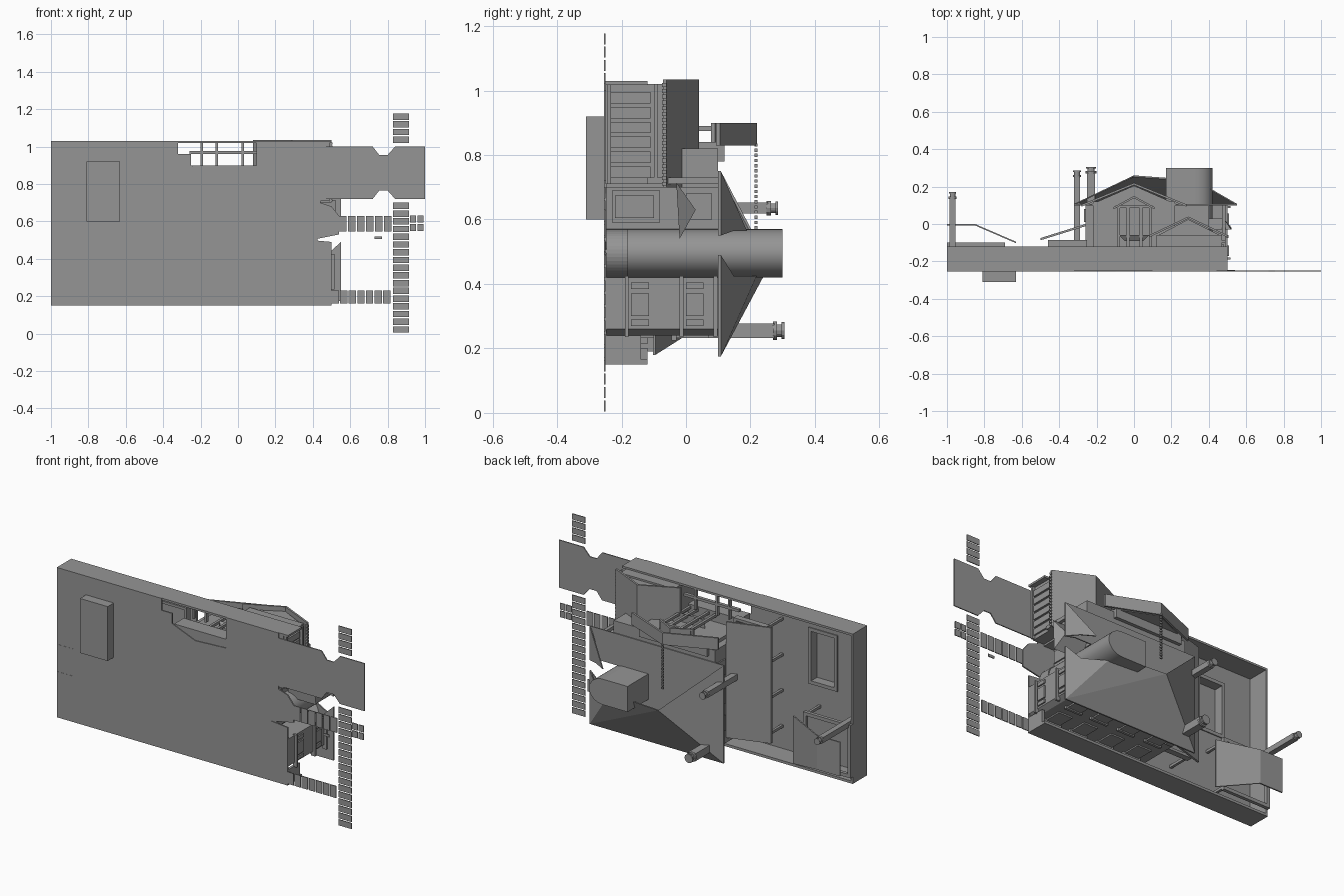
import bpy, bmesh, math

cube = bpy.data.objects.get("Cube")
if cube:
    bpy.data.objects.remove(cube, do_unlink=True)

grey = bpy.data.materials.new("plain grey")
grey.use_nodes = True
grey.diffuse_color = (0.3, 0.3, 0.3, 1)
grey.node_tree.nodes["Principled BSDF"].inputs["Base Color"].default_value = (0.3, 0.3, 0.3, 1)


def finish(name, bm):
    bmesh.ops.recalc_face_normals(bm, faces=bm.faces)
    me = bpy.data.meshes.new(name)
    bm.to_mesh(me)
    bm.free()
    me.materials.append(grey)
    ob = bpy.data.objects.new(name, me)
    bpy.context.collection.objects.link(ob)
    return ob


def prism(name, pts, y0, y1):
    """Plan outline in x and z, raised from y0 to y1."""
    bm = bmesh.new()
    f = bm.faces.new([bm.verts.new((x, y0, z)) for x, z in pts])
    new = bmesh.ops.extrude_face_region(bm, geom=[f])["geom"]
    bmesh.ops.translate(bm, vec=(0, y1 - y0, 0), verts=[v for v in new if isinstance(v, bmesh.types.BMVert)])
    return finish(name, bm)


def box(name, x0, x1, y0, y1, z0, z1):
    return prism(name, [(x0, z0), (x1, z0), (x1, z1), (x0, z1)], y0, y1)


def hull(name, pts):
    bm = bmesh.new()
    for p in pts:
        bm.verts.new(p)
    bmesh.ops.convex_hull(bm, input=bm.verts[:])
    bmesh.ops.dissolve_limit(bm, angle_limit=0.01, verts=bm.verts[:], edges=bm.edges[:])
    return finish(name, bm)


def rect(x0, x1, y, z0, z1):
    return [(x, y, z) for x in (x0, x1) for z in (z0, z1)]


def sheet(name, pts, t=0.008):
    """Thin sloping panel through the given corners."""
    return hull(name, [(x, y - d, z) for x, y, z in pts for d in (0, t)])


def plate(name, xa, ya, xb, yb, z0, z1):
    """Sloping panel between two edges that run along z."""
    sheet(name, [(x, y, z) for x, y in ((xa, ya), (xb, yb)) for z in (z0, z1)], .012)


def gable(name, x0, x1, eave, ridge, z0, z1):
    xm = (x0 + x1) / 2
    plate(name + "_right", x0, eave, xm, ridge, z0, z1)
    plate(name + "_left", x1, eave, xm, ridge, z0, z1)


def frame(name, x0, x1, y0, y1, z0, z1, w):
    """Four walls or beams around a rectangle."""
    for a, b, c, d in ((x0, x0 + w, z0, z1), (x1 - w, x1, z0, z1),
                       (x0 + w, x1 - w, z0, z0 + w), (x0 + w, x1 - w, z1 - w, z1)):
        box(name, a, b, y0, y1, c, d)


def subtract(target, cutter):
    cutter.hide_render = True
    cutter.hide_set(True)
    mod = target.modifiers.new("opening", "BOOLEAN")
    mod.object = cutter
    mod.solver = 'EXACT'


# Ground sheet with openings for the pool and porch
ground = prism("ground_sheet", [
    (-1, .15), (.5, .15), (.5, .24), (.5, .49), (.39, .5), (.54, .53), (.54, .63), (.5, .68),
    (.44, .7), (.44, 1.03), (.1, 1.03), (.1, .85), (-.1, .84), (-.25, .9), (-.25, .96),
    (-.32, .96), (-.32, 1.03), (-1, 1.03)], -.254, -.246)
subtract(ground, box("pool_cutter", -.795, -.645, -.4, 0, .615, .905))

# Pool basin
box("pool_floor", -.81, -.63, -.31, -.3, .6, .92)
frame("pool_wall", -.81, -.63, -.3, -.25, .6, .92, .012)
frame("pool_rim", -.815, -.625, -.247, -.24, .595, .925, .02)

# Boundary walls
box("back_boundary_wall", -1, .5, -.25, -.12, 1.018, 1.03)
box("front_boundary_wall", -1, .5, -.25, -.12, .15, .165)
box("end_boundary_wall", -1, -.988, -.25, -.12, .16, 1.02)
box("short_boundary_wall", .485, .5, -.25, -.14, .165, .24)

# Porch floor and rails
box("entry_rail", -.26, .1, -.14, -.12, .96, .975)
for x in (-.2, -.12, .02):
    box("entry_post", x, x + .012, -.14, -.12, .9, 1.02)
box("porch_steps", -.24, .1, -.25, -.16, .83, .9)

# Driveway
half = [(.42, .14), (.72, .14), (.755, .095), (.8, .095), (.84, .14), (1, .14)]
prism("driveway", [(x, .86 + h) for x, h in half] + [(x, .86 - h) for x, h in reversed(half)], -.254, -.248)


# Paving stones
def paving(name, x0, z0, dx, dz, w, h, n):
    for i in range(n):
        x, z = x0 + dx * i, z0 + dz * i
        box(name, x, x + w, -.254, -.249, z, z + h)


paving("street_paver", .83, .005, 0, .0413, .085, .034, 17)
paving("street_paver_far", .83, 1.02, 0, .041, .085, .034, 4)
paving("front_path_paver", .54, .545, .048, 0, .041, .085, 6)
paving("side_path_paver", .5, .16, .046, 0, .039, .07, 7)
for z in (.548, .593):
    paving("path_end_paver", .92, z, .04, 0, .033, .038, 2)
box("loose_stone", .73, .77, -.254, -.249, .505, .52)

# House walls
prism("main_walls", [(-.26, .24), (.3, .24), (.3, .57), (.33, .57), (.33, .7), (.4, .7), (.4, .82),
                     (-.26, .82)], -.25, .1)
prism("front_wing", [(.29, .24), (.47, .24), (.5, .26), (.5, .42), (.29, .42)], -.25, .1)
box("front_post", .47, .49, -.12, .1, .71, .73)

# Windows and ledges on the front wing
for y in (-.17, .0):
    for z, h in ((.27, .02), (.3, .07), (.385, .02)):
        box("window_pane", .5, .508, y, y + .055, z, z + h)
for y in (-.19, -.02, .085):
    box("window_ledge", .49, .515, y, y + .012, .235, .425)
box("door_frame", .33, .345, -.23, -.08, .59, .69)
box("door_panel", .345, .352, -.22, -.1, .605, .675)
box("upper_window", .33, .34, .0, .08, .6, .68)

# Windows on the side walls
for x in (-.2, -.02, .16, .33):
    for y in (-.2, -.03):
        box("side_window", x, x + .09, y, y + .1, .232, .24)
        box("side_window_sill", x - .01, x + .1, y - .015, y, .225, .24)
for z in (.32, .48, .65):
    box("rear_window", -.268, -.26, .01, .08, z, z + .09)

# Main roof of thin slopes, open toward the garage, notched around the tower
apex, ridge_end = (0, .26, .46), (.33, .235, .46)
corner = {(i, j): (x, .108, z) for i, x in enumerate((-.32, .55)) for j, z in enumerate((.175, .75))}
notched = [
    box("attic_floor", -.32, .55, .1, .106, .175, .75),
    sheet("roof_side_slope", [corner[0, 0], corner[1, 0], apex, ridge_end]),
    sheet("roof_front_slope", [corner[1, 0], corner[1, 1], ridge_end])]
sheet("roof_rear_slope", [corner[0, 0], corner[0, 1], apex])
notch = prism("tower_notch_cutter", [(.6, .5), (.55, .49), (.48, .425), (.3, .425), (.3, .565),
                                     (.48, .565), (.6, .54)], 0, .4)
for part in notched:
    subtract(part, notch)

# Round-fronted tower
arc = [(.33 + .09 * math.cos(a), .495 + .075 * math.sin(a))
       for a in [math.pi * (i / 20 - .5) for i in range(21)]]
tower = prism("round_tower", arc + [(.17, .57), (.17, .42)], -.25, .3)
for p in tower.data.polygons:
    p.use_smooth = len(p.vertices) == 4 and p.center.x > .33
prism("tower_band", [(x + .006, z) for x, z in arc] + [(.3, .57), (.3, .42)], -.25, -.18)

# Gabled wing and porch
box("gable_wing", -.22, .22, -.25, .12, .78, .84)
hull("gable_wall", [(x, y, z) for x, y in ((-.24, .1), (.24, .1), (0, .205)) for z in (.83, .845)])
gable("gable_roof", -.28, .28, .105, .22, .83, .9)
gable("porch_roof", -.11, .11, .09, .15, .84, .9)
for x in (-.09, -.04, .03, .08):
    box("porch_column", x, x + .015, -.16, .1, .875, .89)
box("porch_beam", -.1, .1, .085, .1, .84, .89)
hull("balcony", rect(-.08, .08, -.06, .82, .89) + rect(-.05, .05, -.09, .82, .87))
for i in range(17):
    box("ridge_tile", -.006, .006, .212, .222, .57 + i * .016, .58 + i * .016)

# Garage with slatted door
box("garage", .12, .47, -.25, -.06, .71, 1.02)
hull("garage_gable", [(x, y, z) for x, y in ((.13, -.06), (.46, -.06), (.29, .025)) for z in (.72, 1.01)])
gable("garage_roof", .08, .5, -.06, .04, .7, 1.035)
for i in range(6):
    box("garage_door_slat", .47, .48, -.235, -.11, .73 + i * .046, .765 + i * .046)
for y in (-.245, -.1):
    box("garage_door_trim", .47, .488, y, y + .012, .71, 1.02)
for i in range(18):
    box("eave_tile", .49, .505, -.075, -.06, .705 + i * .018, .717 + i * .018)

# Entrance canopy
hull("entry_canopy", [(x, y, z) for x in (.34, .52) for y, z in ((-.03, .715), (-.02, .54))]
     + [(.34, .03, .63), (.48, .03, .63)])

# Lean-to roof over the terrace, with its beams and posts
plate("lean_to_roof", -.5, -.075, -.26, .0, .27, .95)
frame("terrace_beam", -.46, -.25, -.12, -.085, .28, .94, .015)
for z in (.29, .5, .71, .92):
    box("terrace_post", -.46, -.445, -.25, -.12, z, z + .015)


# Chimneys with round caps
def chimney(x, z, y0, y1, w):
    box("chimney_stack", x - w, x + w, y0, y1 - .03, z - w, z + w)
    for r, a, b in ((1.3, .035, .022), (.9, .022, .008), (1.2, .008, 0)):
        ring = [(x + w * r * math.cos(t * math.pi / 6), z + w * r * math.sin(t * math.pi / 6)) for t in range(12)]
        prism("chimney_cap", ring, y1 - a, y1 - b)


chimney(-.23, .255, 0, .305, .022)
chimney(-.305, .635, -.1, .285, .017)
chimney(-.97, .5, -.25, .17, .016)

# Corner pavilion with a thin sloping roof
frame("pavilion_beam", -1, -.69, -.12, -.1, .19, .5, .02)
sheet("pavilion_slope", [(-.63, -.095, .18), (-.63, -.095, .46), (-.85, 0, .24), (-.85, 0, .44)])
sheet("pavilion_top", rect(-1, -.85, 0, .24, .44))
for z in (.2, .47):
    box("pavilion_post", -.705, -.69, -.25, -.1, z, z + .015)
box("pavilion_base", -.99, -.89, -.255, -.25, .24, .42)
box("pavilion_step", -.99, -.89, -.255, -.25, .44, .58)
